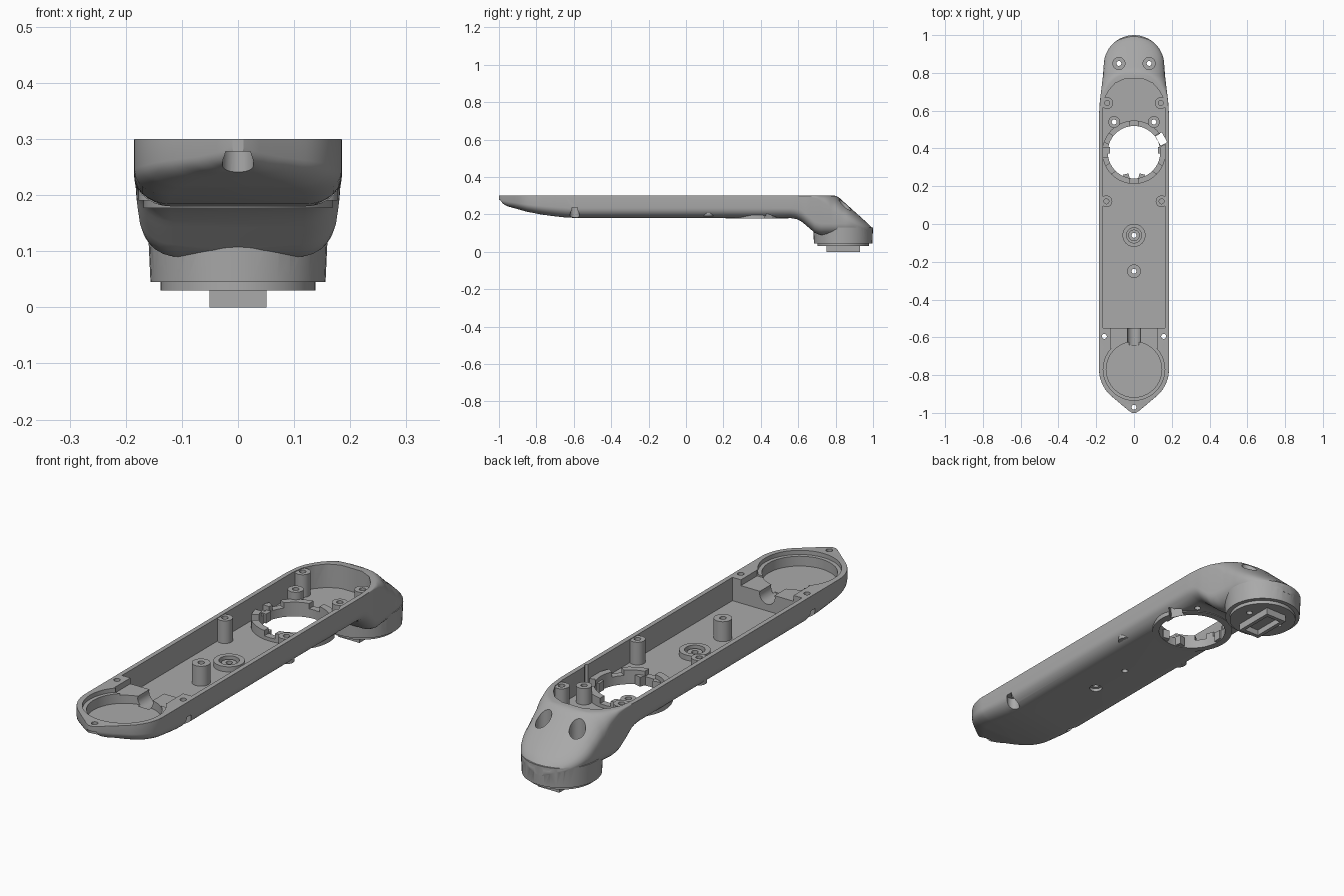
import bpy, bmesh, math
from mathutils import Matrix

cube = bpy.data.objects.get("Cube")
if cube:
    bpy.data.objects.remove(cube, do_unlink=True)

GREY = (0.4, 0.4, 0.4, 1)
mat = bpy.data.materials.new("plain grey")
mat.use_nodes = True
mat.diffuse_color = GREY
bsdf = next(n for n in mat.node_tree.nodes if n.type == 'BSDF_PRINCIPLED')
bsdf.inputs["Base Color"].default_value = GREY


def finish(bm, name):
    bmesh.ops.recalc_face_normals(bm, faces=bm.faces)
    mesh = bpy.data.meshes.new(name)
    bm.to_mesh(mesh)
    bm.free()
    mesh.materials.append(mat)
    ob = bpy.data.objects.new(name, mesh)
    bpy.context.collection.objects.link(ob)
    return ob


def loft(name, rings, closed=False):
    """Skin a list of closed point rings; cap the ends or close the loop."""
    bm = bmesh.new()
    vs = [[bm.verts.new(p) for p in ring] for ring in rings]
    pairs = list(zip(vs, vs[1:])) + ([(vs[-1], vs[0])] if closed else [])
    for a, b in pairs:
        for i in range(len(a)):
            j = (i + 1) % len(a)
            bm.faces.new((a[i], a[j], b[j], b[i]))
    if not closed:
        bm.faces.new(vs[0])
        bm.faces.new(vs[-1])
    return finish(bm, name)


def circle(x, y, r, z, n=40):
    return [(x + r * math.cos(math.tau * i / n), y + r * math.sin(math.tau * i / n), z)
            for i in range(n)]


def disc(name, x, y, r, z0, z1, r1=None):
    return loft(name, [circle(x, y, r, z0), circle(x, y, r1 or r, z1)])


def tube(name, x, y, ri, ro, z0, z1):
    prof = [(ri, z0), (ro, z0), (ro, z1), (ri, z1)]
    return loft(name, [circle(x, y, r, z) for r, z in prof], closed=True)


def slab(name, outline, z0, z1):
    return loft(name, [[(x, y, z) for x, y in outline] for z in (z0, z1)])


def box(name, x, y, z, sx, sy, sz, turn=0):
    bm = bmesh.new()
    m = Matrix.Translation((x, y, z)) @ Matrix.Rotation(turn, 4, 'Z') @ Matrix.Diagonal((sx, sy, sz, 1))
    bmesh.ops.create_cube(bm, size=1, matrix=m)
    return finish(bm, name)


def boolean(target, other, op='DIFFERENCE'):
    mod = target.modifiers.new("cut", 'BOOLEAN')
    mod.operation, mod.solver, mod.object = op, 'EXACT', other
    bpy.context.view_layer.objects.active = target
    with bpy.context.temp_override(object=target, active_object=target):
        bpy.ops.object.modifier_apply(modifier=mod.name)
    bpy.data.objects.remove(other, do_unlink=True)


def interp(keys, t):
    if t <= keys[0][0]:
        return keys[0][1]
    for (a, u), (b, v) in zip(keys, keys[1:]):
        if t <= b:
            return u + (v - u) * (t - a) / (b - a)
    return keys[-1][1]


# Housing: half-width, underside, top and edge rounding along its length
BOTTOM = [(-1, .275), (-.985, .258), (-.95, .242), (-.85, .214), (-.75, .195), (-.65, .184),
          (-.57, .18), (.56, .18), (.59, .175), (.62, .16), (.69, .1), (.72, .09)]
TOP = [(.8, .3), (.82, .288), (.985, .14), (1, .12)]
ROUND = [(.6, .001), (.66, .005), (.7, .015), (.75, .045), (.775, .07), (.8, .115), (.812, .15)]


def half_width(y):
    if y < -.99:
        return math.sqrt(max(.04 ** 2 - (y + .96) ** 2, .0001))
    if y < -.911:
        return interp([(-.99, .026), (-.911, .12)], y)
    if y < -.77:
        return math.sqrt(.185 ** 2 - (y + .77) ** 2)
    if y < .84:
        return interp([(.58, .185), (.65, .181), (.72, .172), (.78, .165), (.84, .16)], y)
    return math.sqrt(max(.16 ** 2 - (y - .84) ** 2, .0001))


def section(y):
    w, zb, zt = half_width(y), interp(BOTTOM, y), interp(TOP, y)
    h = zt - zb
    rx = min(interp(ROUND, y), w * .93)
    rz = min(rx, .09, h * .5)
    bx, bz = min(.065, w * .6), min(.06, h * .45)
    quarter = [math.pi / 2 * i / 7 for i in range(8)]
    side = [(w - rx + rx * math.sin(a), zt - rz + rz * math.cos(a)) for a in quarter]
    side += [(w - bx + bx * math.cos(a), zb + bz - bz * math.sin(a)) for a in quarter]
    return [(x, y, z) for x, z in side] + [(-x, y, z) for x, z in reversed(side)]


stations = [-1 + .01 * i for i in range(24)] + [-.7, -.65, -.57, 0, .56]
stations += [.58 + .012 * i for i in range(34)] + [.992, .998]
body = loft("housing", [section(y) for y in stations])
boolean(body, disc("head", 0, .84, .156, .045, .13, .16), 'UNION')

# Long tray, divider step and round end pocket
half = [(.165, -.55), (.165, .6), (.158, .66), (.135, .705), (.1, .745), (.05, .768)]
tray = half + [(-x, y) for x, y in reversed(half)]
boolean(body, slab("tray_cut", tray, .2, .4))
boolean(body, box("divider_cut", 0, -.6, .34, .25, .12, .13))
boolean(body, disc("ledge_cut", 0, -.77, .163, .282, .4))
boolean(body, disc("pocket_cut", 0, -.77, .147, .24, .4))
channel = disc("channel_cut", 0, 0, .036, -.05, .05)
channel.data.transform(Matrix.Translation((0, -.59, .265)) @ Matrix.Rotation(math.pi / 2, 4, 'X'))
boolean(body, channel)

# Large round opening and screw holes
boolean(body, disc("opening_cut", 0, .38, .14, .1, .4))
boolean(body, box("opening_notch", .135, .445, .25, .06, .06, .2, .5))
holes = [(0, -.06), (0, -.25), (0, -.97)]
for s in (-1, 1):
    holes += [(s * .157, -.595), (s * .105, .54), (s * .08, .85)]
    boolean(body, disc("head_recess", s * .08, .85, .032, .1, .4))
    boolean(body, disc("side_recess", s * .163, -.595, .026, .1, .237))
boolean(body, disc("nose_recess", 0, -.975, .028, .1, .278))
boolean(body, disc("floor_recess", 0, -.25, .026, .1, .193))
for x, y in holes:
    boolean(body, disc("screw_hole", x, y, .013, -.1, .4))

# Notched collar around the opening
collar = tube("opening_collar", 0, .38, .139, .168, .177, .238)
for deg in (28, 90, 152, 180, 215, 270, 325):
    a = math.radians(deg)
    boolean(collar, box("collar_notch", .15 * math.cos(a), .38 + .15 * math.sin(a), .24,
                        .08, .05, .05, a))
boolean(collar, box("collar_gap", .15, .45, .2, .05, .06, .2, .5))
parts = [body, collar]
for s in (-1, 1):
    parts.append(box("collar_tab", s * .04, .25, .2, .03, .03, .04, -s * .25))
    parts.append(box("collar_clip", s * .138, .39, .2, .02, .035, .04))

# Screw posts and floor rings
for s, side in ((1, "left"), (-1, "right")):
    parts.append(tube(side + "_rear_boss", s * .142, .64, .013, .031, .19, .297))
    parts.append(tube(side + "_middle_boss", s * .146, .12, .013, .031, .19, .297))
    parts.append(tube(side + "_collar_post", s * .105, .54, .013, .031, .185, .27))
parts.append(tube("centre_post", 0, -.25, .013, .036, .195, .285))
parts.append(tube("floor_ring", 0, -.06, .04, .061, .19, .222))
parts.append(tube("floor_ring_inner", 0, -.06, .013, .03, .19, .212))

# Base plate and hollow plug under the head
plate = disc("base_plate", 0, .84, .138, .03, .05)
for s in (-1, 1):
    boolean(plate, disc("plate_hole", s * .08, .85, .013, 0, .1))
plug = box("plug", 0, .84, .02, .102, .18, .04)
boolean(plug, box("plug_hollow", 0, .84, 0, .07, .145, .05))
parts += [plate, plug]

# Smooth shading with sharp edges
bpy.ops.object.select_all(action='DESELECT')
for ob in parts:
    ob.select_set(True)
bpy.context.view_layer.objects.active = body
bpy.ops.object.shade_smooth_by_angle(angle=math.radians(30))
